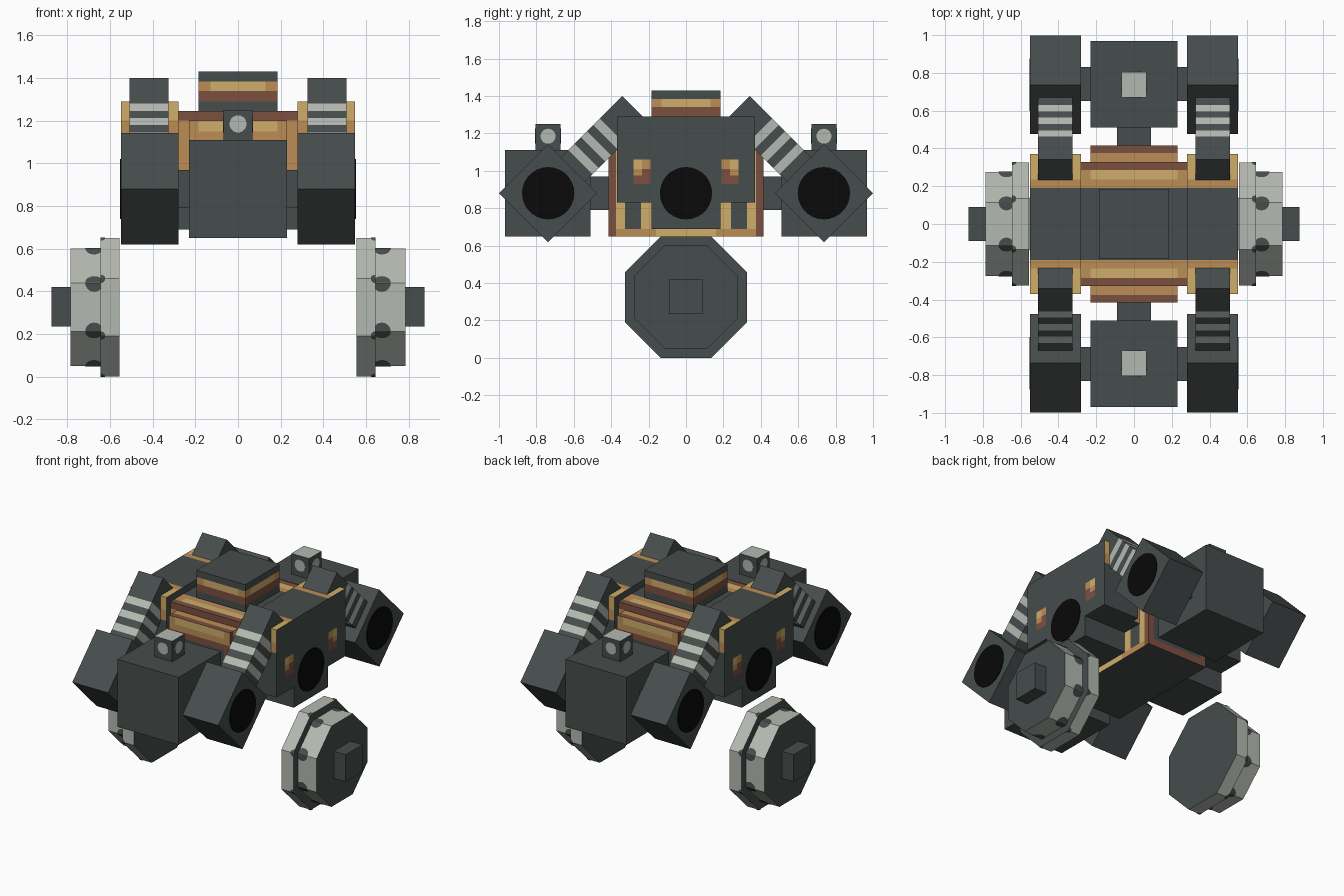
import bpy, bmesh, math
from mathutils import Matrix, Vector

if "Cube" in bpy.data.objects:
    bpy.data.objects.remove(bpy.data.objects["Cube"])

COLORS = {"dark_grey": (70, 77, 76), "light_grey": (180, 185, 177), "gold": (208, 174, 106),
          "tan": (188, 141, 86), "brown": (124, 80, 64), "black": (9, 9, 9)}
DARK, LIGHT, GOLD, TAN, BROWN, BLACK = range(6)


def linear(c):
    c /= 255
    return c / 12.92 if c < 0.04 else ((c + 0.055) / 1.055) ** 2.4


MATS = []
for mat_name, rgb in COLORS.items():
    m = bpy.data.materials.new(mat_name)
    m.diffuse_color = (*map(linear, rgb), 1)
    m.use_nodes = True
    m.node_tree.nodes["Principled BSDF"].inputs["Base Color"].default_value = m.diffuse_color
    MATS.append(m)


def finish(name, bm, rule=None, matrix=None):
    """Colour faces by a rule on centre and normal, then add the object."""
    bm.normal_update()
    for f in bm.faces:
        if rule:
            f.material_index = rule(f.calc_center_median(), f.normal)
    if matrix:
        bm.transform(matrix)
    me = bpy.data.meshes.new(name)
    bm.to_mesh(me)
    bm.free()
    for mat in MATS:
        me.materials.append(mat)
    ob = bpy.data.objects.new(name, me)
    bpy.context.collection.objects.link(ob)
    return ob


def box(name, xs, ys, zs, rule=None, cuts=((), (), ()), matrix=None):
    """Box between limits, sliced along each axis so that bands can be coloured."""
    bm = bmesh.new()
    bmesh.ops.create_cube(bm, size=1)
    lim = (xs, ys, zs)
    for v in bm.verts:
        v.co = Vector([(a + b) / 2 + c * (b - a) for (a, b), c in zip(lim, v.co)])
    for axis, places in enumerate(cuts):
        n = Vector([float(i == axis) for i in range(3)])
        for p in places:
            bmesh.ops.bisect_plane(bm, geom=bm.verts[:] + bm.edges[:] + bm.faces[:],
                                   plane_co=n * p, plane_no=n)
    return finish(name, bm, rule, matrix)


def both(*vals):
    return [s * v for v in vals for s in (-1, 1)]


def span(a, b, s):
    return tuple(sorted((a * s, b * s)))


def disc(name, x, y, z, r, color, matrix=None):
    """Thin round plate facing along x."""
    bm = bmesh.new()
    bmesh.ops.create_cone(bm, cap_ends=True, segments=28, radius1=r, radius2=r, depth=0.008)
    t = Matrix.Translation((x, y, z)) @ Matrix.Rotation(math.pi / 2, 4, 'Y')
    return finish(name, bm, lambda c, n: color, (matrix or Matrix()) @ t)


# Central hull: long lower block with a striped frame
def hull_rule(c, n):
    ay, ax = abs(c.y), abs(c.x)
    if n.z > 0.5:
        return BROWN if ay > 0.375 else TAN
    if abs(n.y) > 0.5:
        if c.z > 1.15:
            return GOLD if ax < 0.185 else TAN
        if c.z > 1.11:
            return TAN
        return BROWN if c.z > 1.07 or c.z < 0.7 or ax > 0.185 else DARK
    if abs(n.x) > 0.5:
        if ay > 0.375:
            return BROWN
        if c.z < 0.69:
            return GOLD if ay < 0.16 else TAN
        return GOLD if ay > 0.325 or 0.185 < ay < 0.24 else DARK
    return DARK


box("hull", (-0.23, 0.23), (-0.415, 0.415), (0.65, 1.2), hull_rule,
    (both(0.185), both(0.375, 0.325, 0.24, 0.185, 0.16), (0.69, 0.7, 1.07, 1.11, 1.15)))


# Upper deck crossing the hull
def deck_rule(c, n):
    ay = abs(c.y)
    if n.z > 0.5:
        if ay > 0.285:
            return BROWN
        if ay > 0.235:
            return GOLD if abs(c.x) < 0.23 else TAN
        return TAN if ay > 0.19 else DARK
    if abs(n.y) > 0.5:
        return BROWN if c.z > 1.2 else TAN
    return DARK


box("deck", (-0.28, 0.28), (-0.328, 0.328), (0.83, 1.245), deck_rule,
    (both(0.23), both(0.285, 0.235, 0.19), (1.2,)))


# Roof hatch with a two-tone band
def hatch_rule(c, n):
    if abs(n.z) > 0.5 or not 1.29 < c.z < 1.385:
        return DARK
    if c.z < 1.34:
        return BROWN
    return GOLD if max(abs(c.x) * abs(n.y), abs(c.y) * abs(n.x)) < 0.13 else TAN


box("roof_hatch", (-0.185, 0.185), (-0.185, 0.185), (1.24, 1.43), hatch_rule,
    (both(0.13), both(0.13), (1.29, 1.34, 1.385)))


# Side blocks with gold ends and small corner marks
def side_rule(c, n):
    ay = abs(c.y)
    if n.z > 0.5:
        return GOLD if ay > 0.235 else TAN if ay > 0.19 else DARK
    if abs(n.y) > 0.5:
        return GOLD if c.z > 1.2 else TAN if c.z > 1.13 else DARK
    if abs(n.x) > 0.5 and 0.19 < ay < 0.28 and 0.93 < c.z < 1.06:
        if c.z > 1.01:
            return GOLD if ay > 0.235 else TAN
        if c.z > 0.975:
            return TAN if ay > 0.235 else BROWN
        return BROWN
    return DARK


def wheel(name, s):
    """Stepped eight-sided wheel with dark spots on the corners."""
    def ring(label, r, x0, x1):
        bm = bmesh.new()
        R = r / math.cos(math.pi / 8)
        bmesh.ops.create_cone(bm, cap_ends=True, segments=8, radius1=R, radius2=R, depth=x1 - x0)
        mat = (Matrix.Translation((s * (x0 + x1) / 2, 0, 0.325)) @ Matrix.Rotation(math.pi / 2, 4, 'Y')
               @ Matrix.Rotation(math.pi / 8, 4, 'Z'))
        bm.transform(mat)
        # make sure the flats sit on top and bottom
        if abs(max(v.co.z for v in bm.verts) - 0.325 - r) > 0.005:
            bm.transform(Matrix.Translation((0, 0, 0.325)) @ Matrix.Rotation(math.pi / 8, 4, 'X')
                         @ Matrix.Translation((0, 0, -0.325)))
        finish(name + label, bm, lambda c, n: DARK if abs(n.x) > 0.5 else LIGHT)

    ring("_rim", 0.325, 0.555, 0.645)
    ring("_outer_ring", 0.275, 0.64, 0.785)
    box(name + "_hub", span(0.78, 0.875, s), (-0.09, 0.09), (0.235, 0.42))
    bm = bmesh.new()
    for r, cx, rad, x0, x1 in ((0.275, 0.675, 0.042, 0.645, 0.785), (0.325, 0.645, 0.022, 0.6, 0.645)):
        half = r * math.tan(math.pi / 8)
        for k in range(8):
            turn = Matrix.Rotation(k * math.pi / 4, 4, 'X')
            for e in (-1, 1):
                pts = []
                for i in range(9):
                    a = math.pi * i / 8
                    px = min(max(cx + rad * math.cos(a), x0), x1)
                    p = turn @ Vector((s * px, e * (half - rad * math.sin(a)), r + 0.003))
                    pts.append(bm.verts.new(p + Vector((0, 0, 0.325))))
                f = bm.faces.new(pts)
                f.normal_update()
                if f.normal.dot(turn @ Vector((0, 0, 1))) < 0:
                    f.normal_flip()
    finish(name + "_spots", bm, lambda c, n: DARK)


for s, side in ((-1, "left"), (1, "right")):
    box(side + "_block", span(0.28, 0.55, s), (-0.37, 0.37), (0.83, 1.29), side_rule,
        ((), both(0.28, 0.235, 0.19), (0.93, 0.975, 1.01, 1.06, 1.13, 1.2)))
    box(side + "_lower_block", span(0.22, 0.55, s), (-0.185, 0.185), (0.69, 0.83))
    disc(side + "_port", s * 0.55, 0, 0.88, 0.14, BLACK)
    wheel(side + "_wheel", s)


# Striped strut colours, measured along its length
BANDS = ((0.17, 0.218), (0.265, 0.312), (0.36, 0.408))


def strut_rule(c, n):
    return LIGHT if abs(n.y) < 0.5 and any(a < c.y < b for a, b in BANDS) else DARK


# End pods, each with a sensor, tilted cubes and struts
for e, end in ((-1, "front"), (1, "back")):
    box(end + "_pod", (-0.23, 0.23), span(0.51, 0.968, e), (0.65, 1.11))
    box(end + "_pod_neck", (-0.09, 0.09), span(0.41, 0.52, e), (0.79, 0.97))
    box(end + "_axle", (-0.29, 0.29), span(0.65, 0.83, e), (0.79, 0.97))
    box(end + "_sensor", (-0.067, 0.067), span(0.67, 0.805, e), (1.11, 1.25),
        lambda c, n: LIGHT if n.z > 0.5 else DARK)
    for k in range(4):
        around = Matrix.Translation((0, e * 0.7375, 1.185)) @ Matrix.Rotation(k * math.pi / 2, 4, 'Z')
        disc(end + "_sensor_lens", 0.066, 0, 0, 0.04, LIGHT, around)
    for s, side in ((-1, "left"), (1, "right")):
        name = side + "_" + end
        tilt = Matrix.Translation((0, e * 0.737, 0.88)) @ Matrix.Rotation(math.pi / 4, 4, 'X')
        box(name + "_tilted_cube", span(0.28, 0.55, s), (-0.185, 0.185), (-0.185, 0.185), matrix=tilt)
        disc(name + "_cube_port", s * 0.55, e * 0.737, 0.88, 0.14, BLACK)
        # strut frame: y runs down the slope, z points outwards
        slope = (Matrix.Translation((0, e * 0.342, 1.4))
                 @ (Matrix.Rotation(math.pi, 4, 'Z') if e < 0 else Matrix())
                 @ Matrix.Rotation(-math.pi / 4, 4, 'X'))
        box(name + "_strut", span(0.325, 0.508, s), (0, 0.47), (-0.184, 0), strut_rule,
            ((), [b for band in BANDS for b in band], ()), slope)
